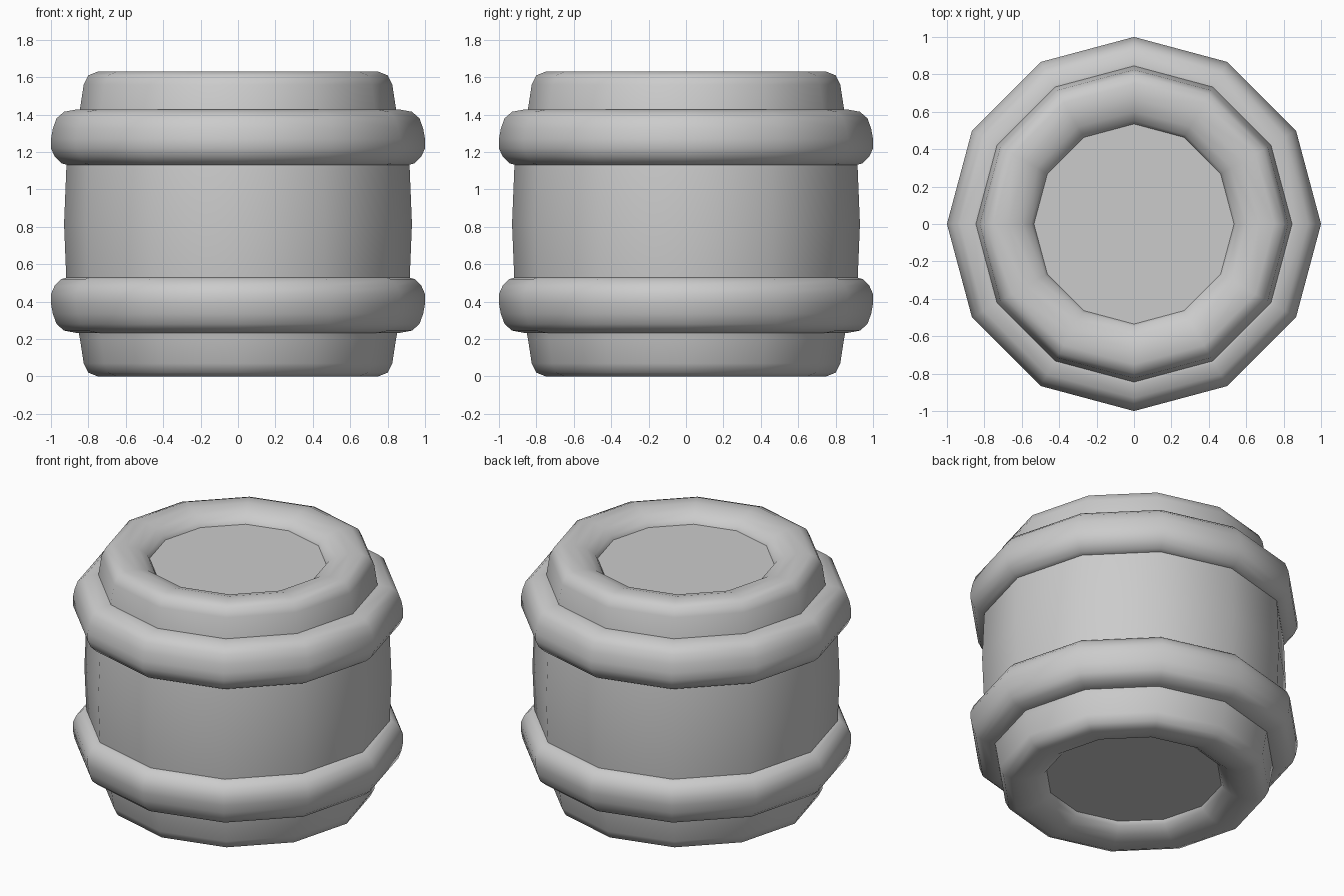
import bpy
import bmesh
from math import cos, sin, tau

SIDES = 12
HEIGHT = 1.63

if "Cube" in bpy.data.objects:
    bpy.data.objects.remove(bpy.data.objects["Cube"])

grey = bpy.data.materials.new("plain grey")
grey.use_nodes = True
colour = (0.6, 0.6, 0.6, 1)
grey.diffuse_color = colour
grey.node_tree.nodes["Principled BSDF"].inputs["Base Color"].default_value = colour


def finish(name, bm, smooth):
    bmesh.ops.recalc_face_normals(bm, faces=bm.faces)
    mesh = bpy.data.meshes.new(name)
    bm.to_mesh(mesh)
    bm.free()
    mesh.materials.append(grey)
    for face in mesh.polygons:
        face.use_smooth = smooth
    obj = bpy.data.objects.new(name, mesh)
    bpy.context.collection.objects.link(obj)
    return obj


def lathe(name, profile):
    """Sweep a closed (radius, height) loop round the z axis."""
    bm = bmesh.new()
    rows = [[bm.verts.new((r * cos(tau * i / SIDES), r * sin(tau * i / SIDES), z))
             for i in range(SIDES)] for r, z in profile]
    for a, b in zip(rows, rows[1:] + rows[:1]):
        for i in range(SIDES):
            j = (i + 1) % SIDES
            bm.faces.new((a[i], a[j], b[j], b[i]))
    return finish(name, bm, True)


# Barrel wall: rolled rims at both ends and a slight bulge
rim = [(0.53, 0.09), (0.55, 0.055), (0.60, 0.02), (0.67, 0.0), (0.75, 0.0),
       (0.80, 0.02), (0.825, 0.07), (0.845, 0.20), (0.855, 0.25)]
wall = [(0.905, 0.40), (0.918, 0.52), (0.93, HEIGHT / 2)]
half = rim + wall
lathe("barrel_wall", half + [(r, HEIGHT - z) for r, z in reversed(half[:-1])])

# Hoops: the widest part leans toward the middle of the barrel
hoop = [(0.80, 0.15), (0.86, 0.148), (0.93, 0.135), (0.97, 0.10), (0.99, 0.045),
        (1.0, -0.01), (1.0, -0.06), (0.98, -0.105), (0.945, -0.14),
        (0.91, -0.15), (0.80, -0.15)]
lathe("upper_hoop", [(r, 1.28 + z) for r, z in hoop])
lathe("lower_hoop", [(r, 0.38 - z) for r, z in hoop])

# Recessed flat lids
for name, z, turn in (("top_lid", HEIGHT - 0.08, 1), ("bottom_lid", 0.08, -1)):
    bm = bmesh.new()
    ring = [bm.verts.new((0.535 * cos(tau * i / SIDES), turn * 0.535 * sin(tau * i / SIDES), z))
            for i in range(SIDES)]
    bm.faces.new(ring)
    mesh = bpy.data.meshes.new(name)
    bm.to_mesh(mesh)
    bm.free()
    mesh.materials.append(grey)
    bpy.context.collection.objects.link(bpy.data.objects.new(name, mesh))
